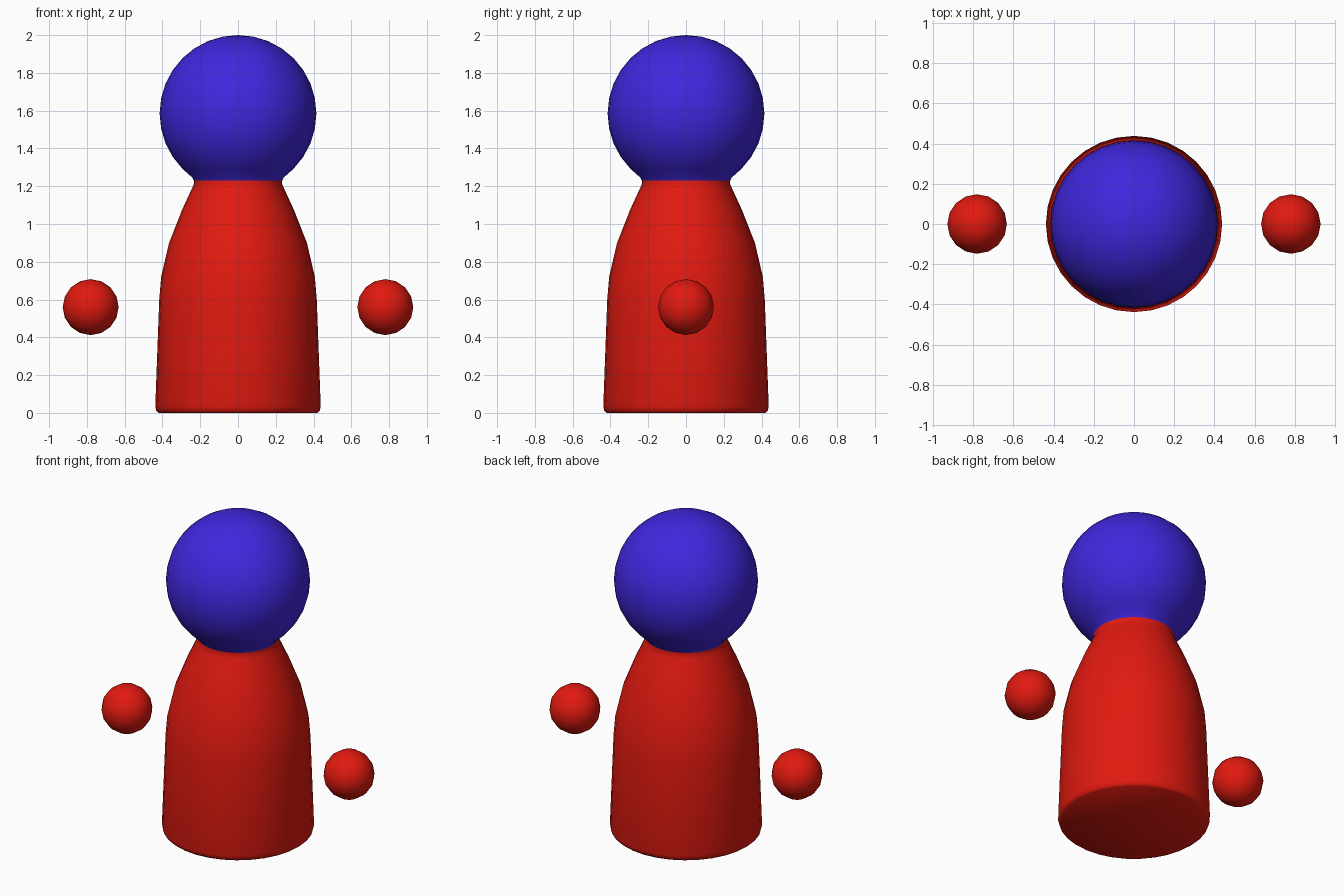
import bpy, math

if "Cube" in bpy.data.objects:
    bpy.data.objects.remove(bpy.data.objects["Cube"])


def material(name, color):
    m = bpy.data.materials.new(name)
    m.diffuse_color = color
    m.use_nodes = True
    m.node_tree.nodes["Principled BSDF"].inputs["Base Color"].default_value = m.diffuse_color
    return m


red = material("red_paint", (0.75, 0.01, 0.005, 1))
blue = material("blue_paint", (0.05, 0.02, 0.72, 1))


def finish(ob, mat, angle):
    ob.data.materials.append(mat)
    bpy.ops.object.select_all(action='DESELECT')
    ob.select_set(True)
    bpy.context.view_layer.objects.active = ob
    bpy.ops.object.shade_smooth_by_angle(angle=math.radians(angle))


def lathe(name, profile, mat, n=32):
    """Revolve (radius, z) points, bottom to top; radius 0 makes a pole."""
    verts, rings, faces = [], [], []
    for r, z in profile:
        count = n if r > 0 else 1
        rings.append([len(verts) + i for i in range(count)])
        verts += [(r * math.cos(2 * math.pi * i / n),
                   r * math.sin(2 * math.pi * i / n), z) for i in range(count)]
    for a, b in zip(rings, rings[1:]):
        for i in range(n):
            j = (i + 1) % n
            if len(a) == 1:
                faces.append((a[0], b[j], b[i]))
            elif len(b) == 1:
                faces.append((a[i], a[j], b[0]))
            else:
                faces.append((a[i], a[j], b[j], b[i]))
    me = bpy.data.meshes.new(name)
    me.from_pydata(verts, [], faces)
    ob = bpy.data.objects.new(name, me)
    bpy.context.collection.objects.link(ob)
    finish(ob, mat, 60)
    return ob


# Body: bell shape with closed base and narrow neck
lathe("body", [(0, 0), (0.42, 0), (0.432, 0.01), (0.438, 0.035),
               (0.417, 0.6), (0.407, 0.72), (0.365, 0.9), (0.296, 1.075),
               (0.243, 1.19), (0.234, 1.21), (0.234, 1.23)], red)

# Head: ball flowing into the neck
R, CZ = 0.415, 1.585
head = [(0.234, 1.23), (0.243, 1.247)]
for k in range(4, 17):
    t = math.pi * k / 16
    head.append((R * math.sin(t) if k < 16 else 0, CZ - R * math.cos(t)))
lathe("head", head, blue)

# Floating hands, one each side
for side, x in (("left", -0.78), ("right", 0.78)):
    bpy.ops.mesh.primitive_uv_sphere_add(segments=16, ring_count=8, radius=0.148,
                                         location=(x, 0, 0.56))
    hand = bpy.context.object
    hand.name = side + "_hand"
    finish(hand, red, 60)
